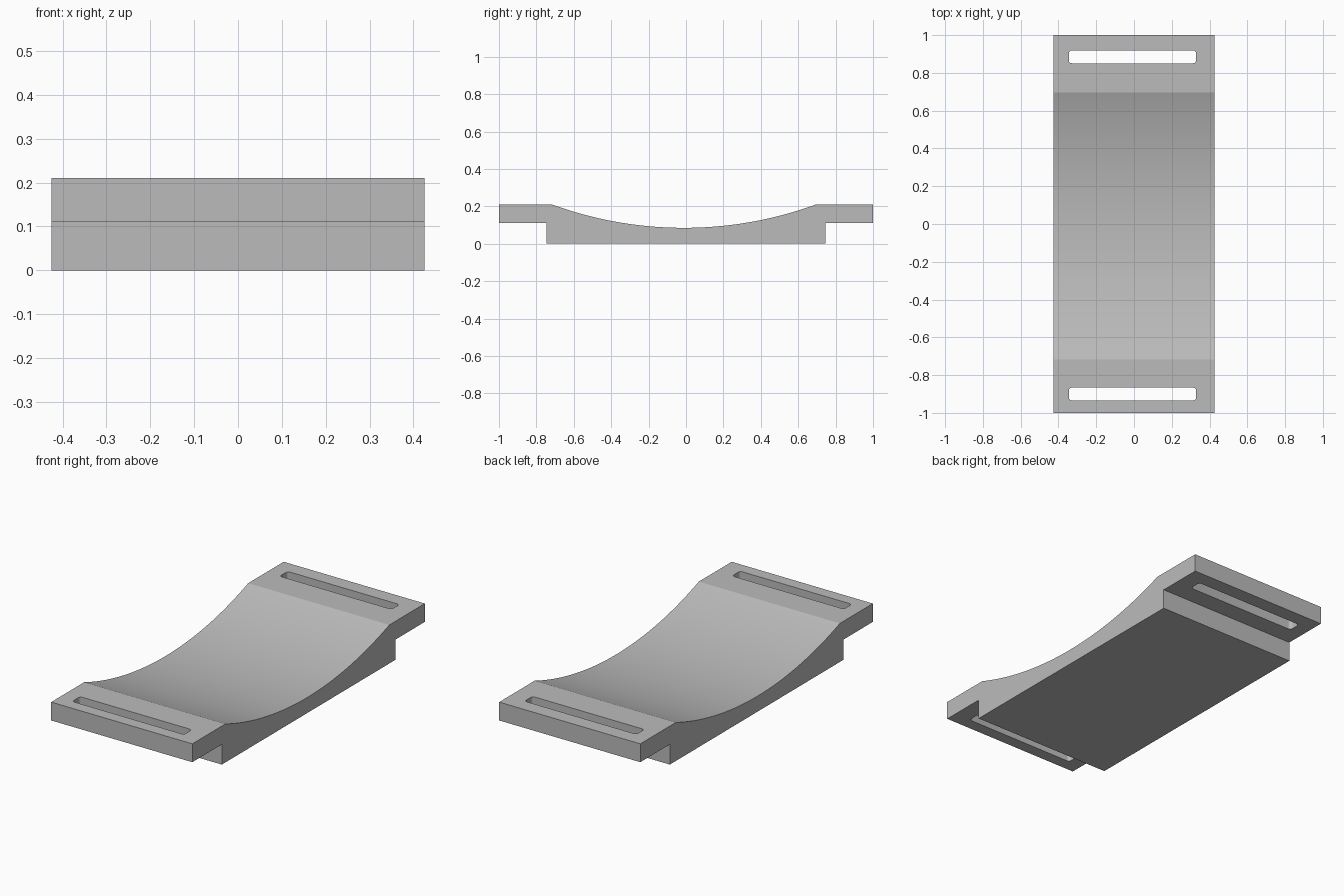
import bpy, bmesh, math
from mathutils import Vector

if "Cube" in bpy.data.objects:
    bpy.data.objects.remove(bpy.data.objects["Cube"], do_unlink=True)

HALF_WIDTH, TOP, LEDGE, FOOT = 0.425, 0.21, 0.11, 0.746
DISH_CENTRE, DISH_HALF, DISH_DEPTH, SEGMENTS = -0.011, 0.706, 0.125, 48

grey = bpy.data.materials.new("plain grey")
grey.use_nodes = True
grey.diffuse_color = (0.5, 0.5, 0.5, 1)
grey.node_tree.nodes["Principled BSDF"].inputs["Base Color"].default_value = grey.diffuse_color


def prism(name, points, offset):
    """Extrude a closed outline of 3D points along offset."""
    bm = bmesh.new()
    face = bm.faces.new([bm.verts.new(p) for p in points])
    moved = bmesh.ops.extrude_face_region(bm, geom=[face])["geom"]
    bmesh.ops.translate(bm, vec=offset, verts=[v for v in moved if isinstance(v, bmesh.types.BMVert)])
    bmesh.ops.recalc_face_normals(bm, faces=bm.faces)
    mesh = bpy.data.meshes.new(name)
    bm.to_mesh(mesh)
    bm.free()
    mesh.materials.append(grey)
    obj = bpy.data.objects.new(name, mesh)
    bpy.context.collection.objects.link(obj)
    return obj


def rounded_rectangle(cx, cy, hx, hy, radius, z, steps=6):
    """Outline of a slot with small rounded corners."""
    points = []
    for i, (sx, sy) in enumerate([(1, 1), (-1, 1), (-1, -1), (1, -1)]):
        for s in range(steps + 1):
            a = math.pi / 2 * (i + s / steps)
            points.append((cx + sx * (hx - radius) + radius * math.cos(a),
                           cy + sy * (hy - radius) + radius * math.sin(a), z))
    return points


# Side profile: foot, overhanging end ledges and the circular dish on top
radius = (DISH_HALF ** 2 + DISH_DEPTH ** 2) / (2 * DISH_DEPTH)
sweep = math.asin(DISH_HALF / radius)
profile = [(-1, TOP), (-1, LEDGE), (-FOOT, LEDGE), (-FOOT, 0),
           (FOOT, 0), (FOOT, LEDGE), (1, LEDGE), (1, TOP)]
for i in range(SEGMENTS + 1):
    a = sweep * (1 - 2 * i / SEGMENTS)
    profile.append((DISH_CENTRE + radius * math.sin(a),
                    TOP - DISH_DEPTH + radius * (1 - math.cos(a))))
body = prism("curved_plate", [(-HALF_WIDTH, y, z) for y, z in profile],
             Vector((2 * HALF_WIDTH, 0, 0)))

# Strap slot through each end ledge
bpy.context.view_layer.objects.active = body
for y in (-0.9, 0.885):
    cutter = prism("slot_cutter", rounded_rectangle(-0.008, y, 0.337, 0.034, 0.016, 0.05),
                   Vector((0, 0, 0.25)))
    cutter.hide_render = True
    cut = body.modifiers.new("strap slot", "BOOLEAN")
    cut.operation, cut.solver, cut.object = "DIFFERENCE", "EXACT", cutter
    bpy.ops.object.modifier_apply(modifier=cut.name)
    bpy.data.objects.remove(cutter, do_unlink=True)

# Smooth dish and slot corners, crisp edges elsewhere
bpy.ops.object.select_all(action="DESELECT")
body.select_set(True)
bpy.ops.object.shade_smooth_by_angle(angle=math.radians(16))
